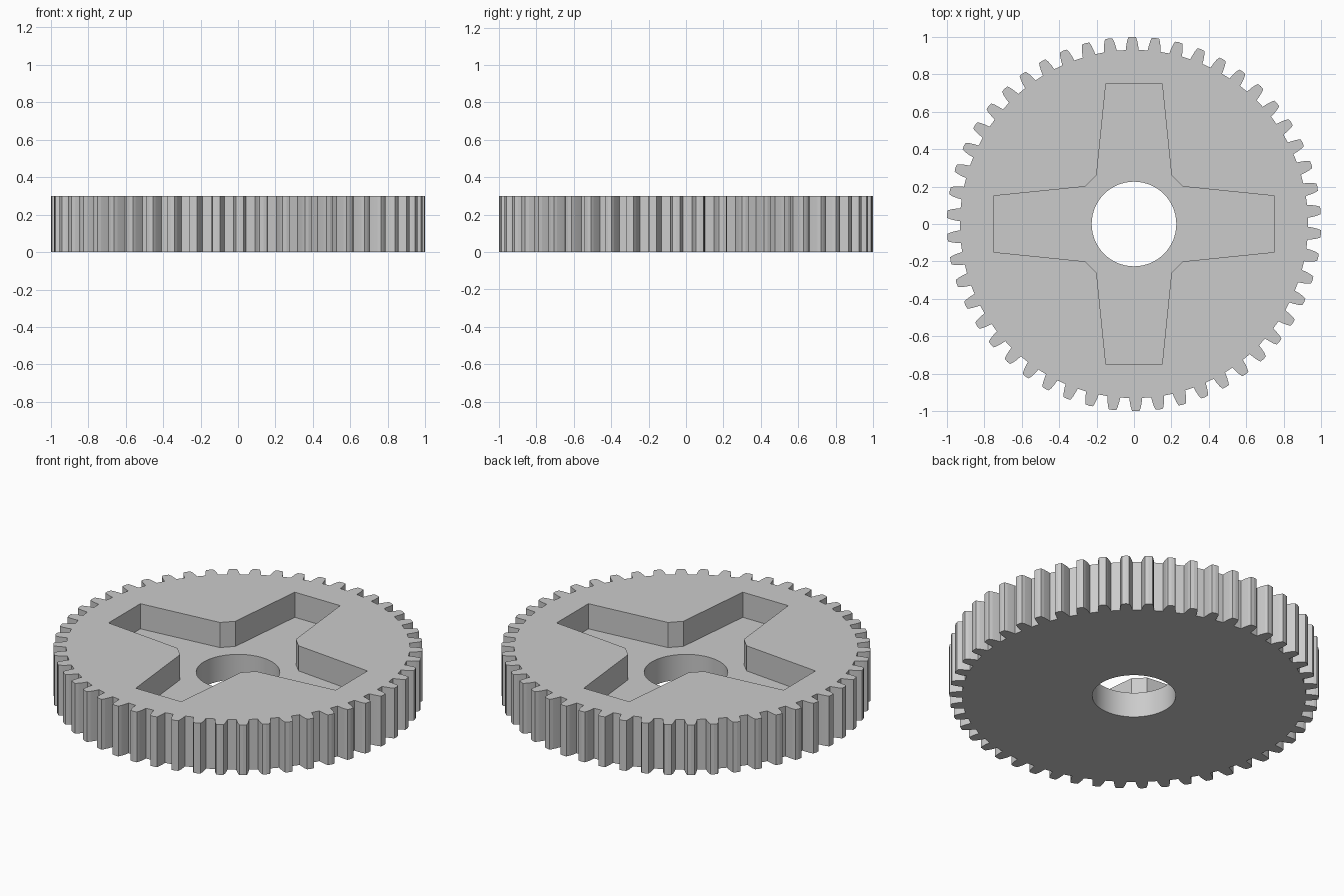
import bpy
import bmesh
import math

if "Cube" in bpy.data.objects:
    bpy.data.objects.remove(bpy.data.objects["Cube"], do_unlink=True)

HEIGHT = 0.30
POCKET_FLOOR = 0.15
BORE_RADIUS = 0.226
TEETH = 50
PITCH = 2 * math.pi / TEETH
PHASE = PITCH / 2 + 0.01

steel = bpy.data.materials.new("plain grey")
steel.use_nodes = True
GREY = (0.6, 0.6, 0.6, 1)
steel.diffuse_color = GREY
steel.node_tree.nodes["Principled BSDF"].inputs["Base Color"].default_value = GREY


def polar(r, a):
    return (r * math.cos(a), r * math.sin(a))


def prism(name, outline, z0, z1):
    """Extrude a counter-clockwise outline from z0 to z1."""
    bm = bmesh.new()
    face = bm.faces.new([bm.verts.new((x, y, z0)) for x, y in outline])
    top = bmesh.ops.extrude_face_region(bm, geom=[face], use_keep_orig=True)
    moved = [v for v in top["geom"] if isinstance(v, bmesh.types.BMVert)]
    bmesh.ops.translate(bm, verts=moved, vec=(0, 0, z1 - z0))
    bmesh.ops.recalc_face_normals(bm, faces=bm.faces)
    mesh = bpy.data.meshes.new(name)
    bm.to_mesh(mesh)
    bm.free()
    mesh.materials.append(steel)
    obj = bpy.data.objects.new(name, mesh)
    bpy.context.collection.objects.link(obj)
    return obj


def cut(target, cutter):
    """Subtract the cutter from the target, then discard it."""
    cutter.hide_render = True
    mod = target.modifiers.new("cut", 'BOOLEAN')
    mod.operation = 'DIFFERENCE'
    mod.solver = 'EXACT'
    mod.object = cutter
    bpy.context.view_layer.objects.active = target
    bpy.ops.object.modifier_apply(modifier=mod.name)
    bpy.data.objects.remove(cutter, do_unlink=True)


# Toothed rim outline: each flank is (radius, half angle) from root to tip
flank = [(0.93, 0.037), (0.955, 0.033), (0.98, 0.027), (0.998, 0.020)]
outline = []
for i in range(TEETH):
    a = PHASE + i * PITCH
    outline += [polar(r, a - h) for r, h in flank]
    outline.append(polar(1.0, a))
    outline += [polar(r, a + h) for r, h in reversed(flank)]
gear = prism("gear_wheel", outline, 0, HEIGHT)

# Cross-shaped pocket with tapered arms and chamfered inner corners
arm = [(0.26, -0.20), (0.75, -0.15), (0.75, 0.15), (0.26, 0.20)]
cross = []
for k in range(4):
    c, s = round(math.cos(k * math.pi / 2)), round(math.sin(k * math.pi / 2))
    cross += [(x * c - y * s, x * s + y * c) for x, y in arm]
cut(gear, prism("pocket_cutter", cross, POCKET_FLOOR, HEIGHT + 0.1))

# Round shaft bore through the whole wheel
bore = [polar(BORE_RADIUS, 2 * math.pi * i / 64) for i in range(64)]
cut(gear, prism("bore_cutter", bore, -0.1, HEIGHT + 0.2))

# Smooth bore wall, crisp teeth
bpy.ops.object.select_all(action='DESELECT')
gear.select_set(True)
bpy.context.view_layer.objects.active = gear
bpy.ops.object.shade_smooth_by_angle(angle=math.radians(8))
